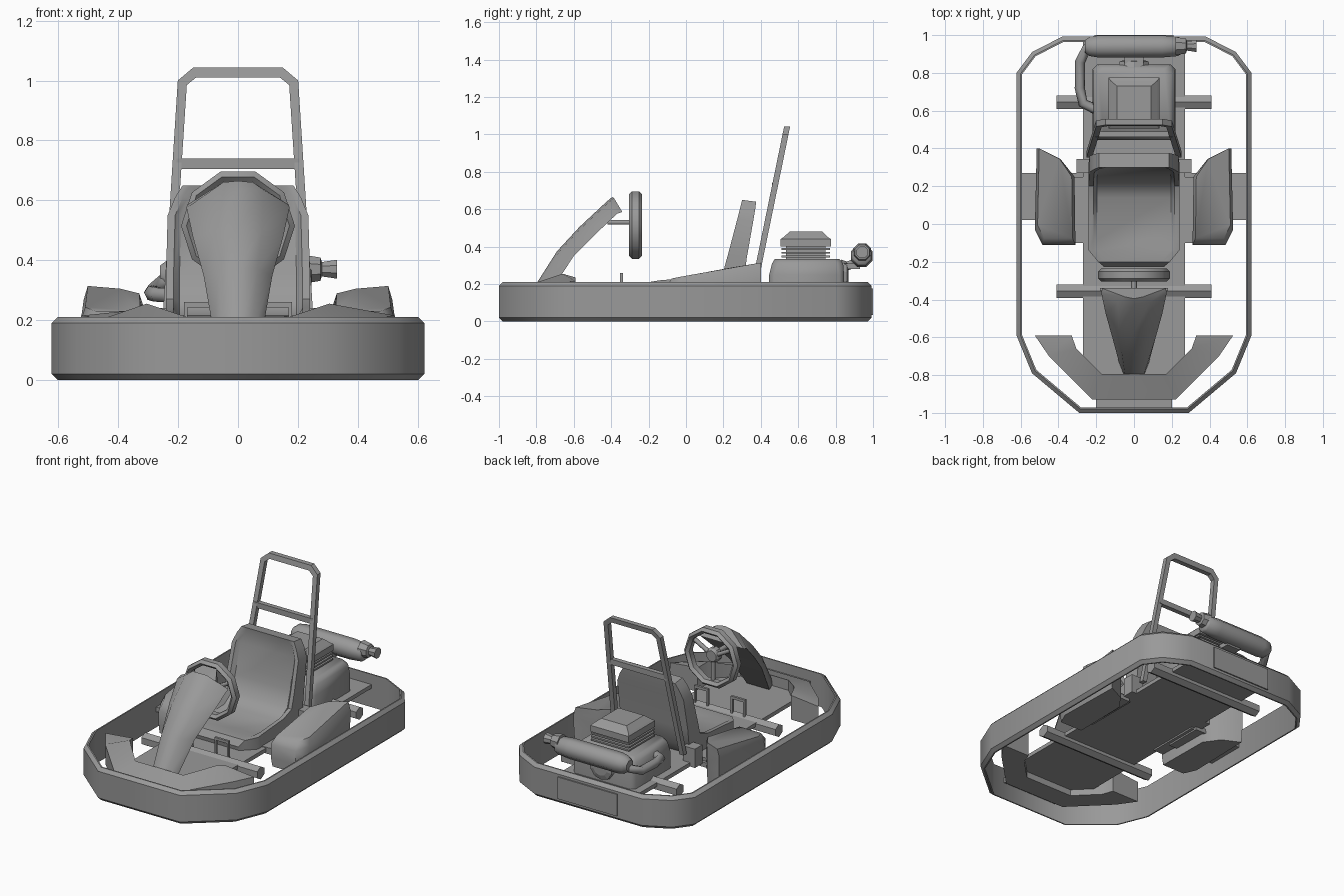
import bpy, bmesh, math
from mathutils import Vector

if "Cube" in bpy.data.objects:
    bpy.data.objects.remove(bpy.data.objects["Cube"])

grey = bpy.data.materials.new("plain_grey")
grey.diffuse_color = (0.32, 0.32, 0.32, 1)
grey.use_nodes = True
grey.node_tree.nodes["Principled BSDF"].inputs["Base Color"].default_value = grey.diffuse_color


def loft(name, rings, cyclic=False, smooth=0):
    """Skin a list of equal-length rings; cap the ends unless cyclic."""
    bm = bmesh.new()
    vs = [[bm.verts.new(p) for p in r] for r in rings]
    n, m = len(rings), len(rings[0])
    for i in range(n if cyclic else n - 1):
        a, b = vs[i], vs[(i + 1) % n]
        for j in range(m):
            k = (j + 1) % m
            bm.faces.new((a[j], a[k], b[k], b[j]))
    if not cyclic:
        bm.faces.new(vs[0])
        bm.faces.new(vs[-1])
    bmesh.ops.recalc_face_normals(bm, faces=bm.faces)
    me = bpy.data.meshes.new(name)
    bm.to_mesh(me)
    bm.free()
    me.materials.append(grey)
    ob = bpy.data.objects.new(name, me)
    bpy.context.collection.objects.link(ob)
    if smooth:
        pick(ob)
        bpy.ops.object.shade_smooth_by_angle(angle=math.radians(smooth))
    return ob


def pick(ob):
    bpy.ops.object.select_all(action="DESELECT")
    ob.select_set(True)
    bpy.context.view_layer.objects.active = ob


def rect(x0, x1, y0, y1, z):
    return [(x0, y0, z), (x1, y0, z), (x1, y1, z), (x0, y1, z)]


def box(name, x0, x1, y0, y1, z0, z1):
    return loft(name, [rect(x0, x1, y0, y1, z0), rect(x0, x1, y0, y1, z1)])


def turned(name, axis, centre, prof, n, smooth=0):
    """Round part: prof is a list of (position along axis, radius)."""
    rings = []
    for t, r in prof:
        ring = []
        for i in range(n):
            a = math.tau * (i + 0.5) / n
            u, v = r * math.cos(a), r * math.sin(a)
            p = (t, u, v) if axis == "x" else (u, t, v)
            ring.append(Vector(centre) + Vector(p))
        rings.append(ring)
    return loft(name, rings, False, smooth)


def tube(name, pts, r, res=1):
    cu = bpy.data.curves.new(name, "CURVE")
    cu.dimensions = "3D"
    cu.bevel_depth, cu.bevel_resolution, cu.use_fill_caps = r, res, True
    sp = cu.splines.new("POLY")
    sp.points.add(len(pts) - 1)
    for q, p in zip(sp.points, pts):
        q.co = (*p, 1)
    cu.materials.append(grey)
    ob = bpy.data.objects.new(name, cu)
    bpy.context.collection.objects.link(ob)
    pick(ob)
    bpy.ops.object.convert(target="MESH")


# Bumper ring around the kart
half = [(0.29, -1), (0.54, -0.79), (0.622, -0.59), (0.622, 0.80), (0.54, 0.91), (0.38, 0.992)]
outline = [Vector(p) for p in half + [(-x, y) for x, y in reversed(half)]]
section = [(0, 0.02), (0, 0.19), (0.02, 0.21), (0.028, 0.21), (0.028, 0), (0.02, 0)]
rings = []
for i, p in enumerate(outline):
    d1 = (p - outline[i - 1]).normalized()
    d2 = (outline[(i + 1) % len(outline)] - p).normalized()
    n1, n2 = Vector((-d1.y, d1.x)), Vector((-d2.y, d2.x))
    mitre = (n1 + n2) / (1 + n1.dot(n2))
    rings.append([(p.x + mitre.x * o, p.y + mitre.y * o, z) for o, z in section])
loft("bumper_ring", rings, True, 42)
box("rear_plate", -0.21, 0.21, 0.985, 1.0, 0.035, 0.175)

# Floor and axles
box("floor", -0.27, 0.27, -0.85, 0.97, 0.12, 0.145)
box("front_bumper_mount", -0.2, 0.2, -0.985, -0.84, 0.11, 0.145)
for nm, y in (("front_axle", -0.355), ("rear_axle", 0.645)):
    loft(nm, [[(x, y + 0.041 * math.sin(k * math.pi / 3), 0.12 + 0.041 * math.cos(k * math.pi / 3))
               for k in range(6)] for x in (-0.41, 0.41)])

# Front spoiler: outer xy, inner xy, outer top, inner top
st = [(0.525, -0.59, 0.33, -0.59, 0.215, 0.235), (0.45, -0.70, 0.305, -0.66, 0.205, 0.255),
      (0.22, -0.93, 0.17, -0.795, 0.165, 0.21)]
st = st + [(-a, b, -c, d, e, f) for a, b, c, d, e, f in reversed(st)]
loft("front_spoiler", [[(a, b, 0.08), (a, b, e), (c, d, f), (c, d, 0.08)]
                       for a, b, c, d, e, f in st], False, 40)

# Nose panel: front yz, front half width, back yz, back half width
nose = [(-0.82, 0.15, 0.045, -0.73, 0.15, 0.08), (-0.68, 0.37, 0.065, -0.60, 0.35, 0.115),
        (-0.56, 0.50, 0.08, -0.475, 0.475, 0.15), (-0.415, 0.635, 0.085, -0.37, 0.575, 0.172),
        (-0.385, 0.66, 0.05, -0.34, 0.585, 0.17)]
loft("nose_panel", [[(-w, y, z), (0, y - 0.01, z + 0.005), (w, y, z), (v, b, c), (-v, b, c)]
                    for y, z, w, b, c, v in nose], False, 60)

# Steering wheel, hub, spokes and column
rings = []
for i in range(10):
    a = math.tau * i / 10
    rings.append([(r * math.cos(a), -0.27 + y, 0.515 + r * math.sin(a)) for r, y in
                  ((0.19, 0.018), (0.19, -0.018), (0.172, -0.035), (0.154, -0.018),
                   (0.154, 0.018), (0.172, 0.035))])
loft("steering_wheel", rings, True, 40)
turned("steering_hub", "y", (0, 0, 0.525), [(-0.305, 0.045), (-0.27, 0.045), (-0.255, 0.035)], 10)
for k, deg in enumerate((30, 150, 270)):
    a = math.radians(deg)
    tube("wheel_spoke_%d" % k, [(0, -0.275, 0.52),
         (0.165 * math.cos(a), -0.275, 0.515 + 0.165 * math.sin(a))], 0.014)
tube("steering_column", [(0, -0.42, 0.53), (0, -0.29, 0.53)], 0.015)

# Seat shell: front yz, back yz, half width, recess yz
seat = [(-0.225, 0.17, -0.215, 0.13, 0.16, 0, 0), (-0.20, 0.21, -0.19, 0.13, 0.19, 0, 0),
        (-0.14, 0.22, -0.14, 0.13, 0.24, 0, -0.005), (-0.08, 0.225, -0.08, 0.13, 0.24, 0, -0.02),
        (0.12, 0.24, 0.24, 0.13, 0.24, 0.02, -0.03), (0.20, 0.27, 0.31, 0.22, 0.24, 0.02, -0.01),
        (0.225, 0.36, 0.325, 0.34, 0.24, 0.025, 0), (0.275, 0.55, 0.36, 0.54, 0.235, 0.02, 0),
        (0.29, 0.61, 0.37, 0.60, 0.21, 0.015, 0), (0.30, 0.65, 0.375, 0.64, 0.185, 0, 0)]
loft("seat", [[(-w, b, c), (-w, y, z), (0.025 - w, y, z), (0.045 - w, y + dy, z + dz),
               (w - 0.045, y + dy, z + dz), (w - 0.025, y, z), (w, y, z), (w, b, c)]
              for y, z, b, c, w, dy, dz in seat], False, 45)

# Roll bar of square section: outer x, z and inner x, z
bar = [(0.252, 0.2, 0.222, 0.2), (0.201, 1.0, 0.171, 0.985), (0.15, 1.043, 0.14, 1.01)]
bar += [(-a, b, -c, d) for a, b, c, d in reversed(bar)]
lean = lambda z: 0.368 + (z - 0.2) * 0.205
loft("roll_bar", [[(a, lean(b) - 0.016, b), (a, lean(b) + 0.016, b),
                   (c, lean(d) + 0.016, d), (c, lean(d) - 0.016, d)] for a, b, c, d in bar])
box("roll_bar_crossbar", -0.205, 0.205, 0.46, 0.49, 0.705, 0.74)

# Parts on both sides: pods, mounts, pedals
pod = [(0.515, 0.40), (0.525, -0.03), (0.485, -0.11), (0.31, -0.11), (0.315, 0.25), (0.39, 0.345)]
for s, side in ((1, "right"), (-1, "left")):
    rings = []
    for k, drop in ((0.9, None), (1, 0.13), (1, 0.045), (0.86, 0)):
        ring = []
        for x, y in pod:
            top = 0.23 + (y + 0.11) * 0.165
            ring.append((s * (0.42 + (x - 0.42) * k), 0.14 + (y - 0.14) * (k if k < 0.9 and y < 0 else 1),
                         0.045 if drop is None else top - drop))
        rings.append(ring)
    loft(side + "_side_pod", rings, False, 50)

    def sbox(name, x0, x1, *rest):
        box(side + name, min(s * x0, s * x1), max(s * x0, s * x1), *rest)
    sbox("_bumper_mount", 0.26, 0.605, 0.02, 0.27, 0.10, 0.13)
    sbox("_pod_bracket", 0.24, 0.32, -0.10, 0.25, 0.11, 0.15)
    sbox("_roll_bar_foot", 0.22, 0.305, 0.27, 0.345, 0.12, 0.24)
    sbox("_pedal_top", 0.08, 0.18, -0.353, -0.338, 0.243, 0.26)
    sbox("_pedal_inner_arm", 0.08, 0.092, -0.353, -0.338, 0.14, 0.25)
    sbox("_pedal_outer_arm", 0.168, 0.18, -0.353, -0.338, 0.14, 0.25)

# Engine block, fins, cap
corner = lambda w, y0, y1, c, z: [(-w, y0 + c, z), (-w + c, y0, z), (w - c, y0, z), (w, y0 + c, z),
                                  (w, y1 - c, z), (w - c, y1, z), (-w + c, y1, z), (-w, y1 - c, z)]
loft("engine_block", [corner(0.22, 0.445, 0.845, 0.025, 0.14), corner(0.22, 0.445, 0.845, 0.025, 0.25),
                      corner(0.215, 0.46, 0.84, 0.03, 0.31), corner(0.19, 0.475, 0.82, 0.03, 0.335)],
     False, 50)
turned("engine_side_cover", "y", (0, 0, 0.24), [(0.83, 0.09), (0.86, 0.08), (0.87, 0.05)], 10)
box("engine_core", -0.11, 0.11, 0.535, 0.745, 0.32, 0.41)
for i in range(3):
    z = 0.342 + 0.02 * i
    box("cooling_fin_%d" % i, -0.135, 0.135, 0.51, 0.77, z, z + 0.01)
loft("engine_cap", [rect(-0.135, 0.135, 0.505, 0.775, 0.40), rect(-0.135, 0.135, 0.505, 0.775, 0.44),
                    rect(-0.125, 0.125, 0.52, 0.76, 0.45), rect(-0.09, 0.09, 0.555, 0.73, 0.48)])

# Exhaust
turned("muffler", "x", (0, 0.94, 0.35), [(-0.26, 0.035), (-0.235, 0.055), (-0.19, 0.063), (0.15, 0.063),
                                         (0.235, 0.055), (0.245, 0.045)], 8, 50)
turned("exhaust_tip", "x", (0, 0.942, 0.37), [(0.22, 0.052), (0.275, 0.042), (0.28, 0.026),
                                              (0.33, 0.034)], 8)
tube("exhaust_pipe", [(-0.19, 0.60, 0.28), (-0.27, 0.64, 0.285), (-0.287, 0.72, 0.29),
                      (-0.285, 0.86, 0.295), (-0.25, 0.93, 0.325), (-0.2, 0.94, 0.35)], 0.027, 1)
box("muffler_bracket", -0.05, 0.05, 0.83, 0.93, 0.28, 0.31)
